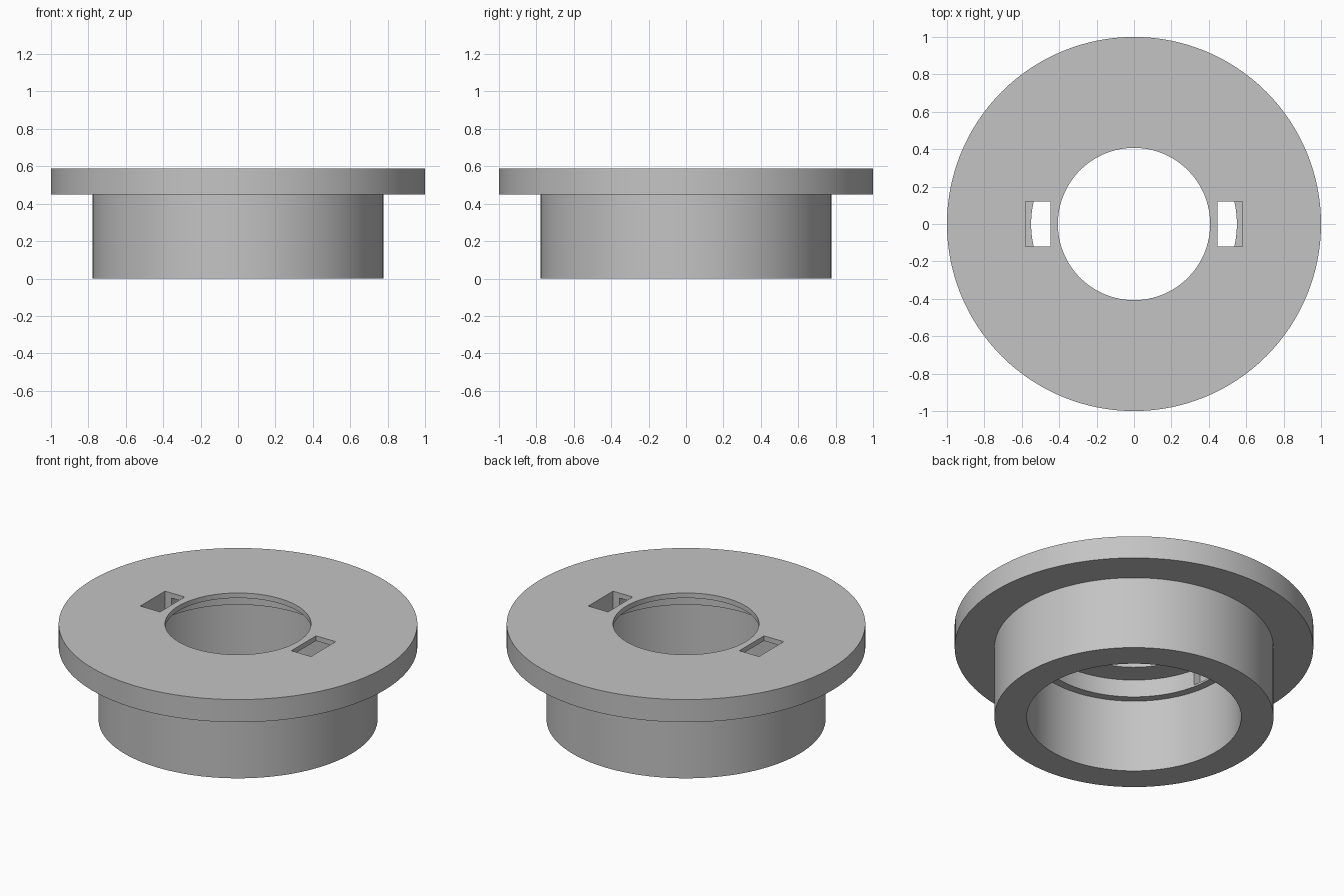
import bpy, bmesh
from math import cos, sin, tau

SEGMENTS = 128

if "Cube" in bpy.data.objects:
    bpy.data.objects.remove(bpy.data.objects["Cube"], do_unlink=True)

# Plain grey plastic
grey = bpy.data.materials.new("plain_grey")
grey.use_nodes = True
colour = (0.55, 0.55, 0.55, 1)
grey.diffuse_color = colour
grey.node_tree.nodes["Principled BSDF"].inputs["Base Color"].default_value = colour


def add_object(name, bm):
    bmesh.ops.recalc_face_normals(bm, faces=bm.faces)
    mesh = bpy.data.meshes.new(name)
    bm.to_mesh(mesh)
    bm.free()
    mesh.materials.append(grey)
    obj = bpy.data.objects.new(name, mesh)
    bpy.context.collection.objects.link(obj)
    return obj


def lathe(name, profile):
    """Turn a closed (radius, height) profile around the z axis."""
    bm = bmesh.new()
    rings = [[bm.verts.new((r * cos(tau * i / SEGMENTS), r * sin(tau * i / SEGMENTS), z))
              for i in range(SEGMENTS)] for r, z in profile]
    for k, low in enumerate(rings):
        high = rings[(k + 1) % len(rings)]
        for i in range(SEGMENTS):
            j = (i + 1) % SEGMENTS
            bm.faces.new((low[i], low[j], high[j], high[i]))
    return add_object(name, bm)


def box(name, x0, x1, half_y, z0, z1):
    bm = bmesh.new()
    bmesh.ops.create_cube(bm, size=1)
    for v in bm.verts:
        v.co = ((x0 + x1) / 2 + v.co.x * (x1 - x0), v.co.y * 2 * half_y,
                (z0 + z1) / 2 + v.co.z * (z1 - z0))
    return add_object(name, bm)


# Flanged sleeve: wide bore, shallow step, thin inner lip at the top
sleeve = lathe("flanged_sleeve", [
    (0.598, 0), (0.778, 0), (0.778, 0.449), (1, 0.449), (1, 0.588),
    (0.407, 0.588), (0.407, 0.557), (0.55, 0.557), (0.55, 0.449), (0.598, 0.449)])

# Two clip slots through the lip, ending on a thin floor
cutters = []
for side, name in ((-1, "right_slot_cutter"), (1, "left_slot_cutter")):
    inner, outer = side * 0.447, side * 0.581
    cutter = box(name, min(inner, outer), max(inner, outer), 0.12, 0.461, 0.7)
    cutter.hide_render = True
    cutters.append(cutter)
    cut = sleeve.modifiers.new("slot", "BOOLEAN")
    cut.operation, cut.solver, cut.object = "DIFFERENCE", "EXACT", cutter

# Bake the slots and drop the cutters
bpy.context.view_layer.update()
graph = bpy.context.evaluated_depsgraph_get()
baked = bpy.data.meshes.new_from_object(sleeve.evaluated_get(graph))
sleeve.modifiers.clear()
sleeve.data = baked
for cutter in cutters:
    bpy.data.objects.remove(cutter, do_unlink=True)

# Smooth round walls with sharp rims
bpy.ops.object.select_all(action="DESELECT")
sleeve.select_set(True)
bpy.context.view_layer.objects.active = sleeve
bpy.ops.object.shade_smooth_by_angle(angle=0.5)
